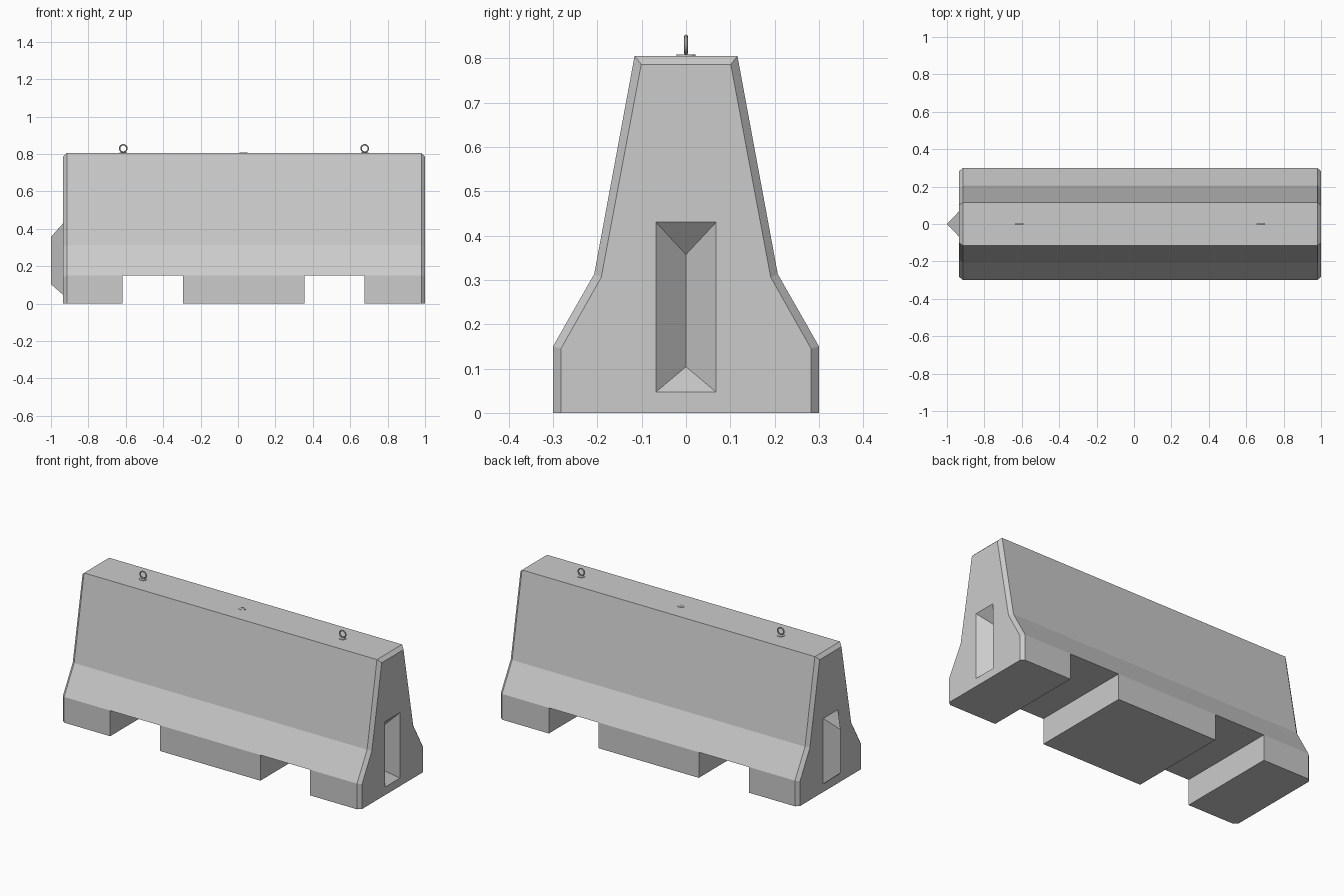
import bpy, bmesh
from math import pi

if "Cube" in bpy.data.objects:
    bpy.data.objects.remove(bpy.data.objects["Cube"])

X0, X1, TOP = -0.935, 1.0, 0.805
MID = (X0 + X1) / 2


def make(name, verts, faces):
    bm = bmesh.new()
    vs = [bm.verts.new(v) for v in verts]
    for f in faces:
        bm.faces.new([vs[i] for i in f])
    bmesh.ops.recalc_face_normals(bm, faces=bm.faces)
    me = bpy.data.meshes.new(name)
    bm.to_mesh(me)
    bm.free()
    ob = bpy.data.objects.new(name, me)
    bpy.context.collection.objects.link(ob)
    return ob


def loft(name, sections):
    """Join equal-length rings of points and cap both ends."""
    n = len(sections[0])
    faces = [tuple(range(n)), tuple(range((len(sections) - 1) * n, len(sections) * n))]
    for s in range(len(sections) - 1):
        for i in range(n):
            j = (i + 1) % n
            faces.append((s * n + i, s * n + j, (s + 1) * n + j, (s + 1) * n + i))
    return make(name, [p for s in sections for p in s], faces)


def ring(x, half):
    return [(x, y, z) for y, z in half] + [(x, -y, z) for y, z in reversed(half)]


def wedge(name, x, back):
    """Roof-shaped key pointing to -x, with a block of depth `back` behind it."""
    y, lo, hi = 0.068, 0.047, 0.43
    v = [(px, sy, z) for px in (x + back, x)
         for sy, z in ((-y, lo), (y, lo), (y, hi), (-y, hi))]
    v += [(x - 0.065, 0, 0.104), (x - 0.065, 0, 0.357)]
    f = [(0, 1, 2, 3)] + [(i, (i + 1) % 4, 4 + (i + 1) % 4, 4 + i) for i in range(4)]
    f += [(4, 5, 8), (6, 7, 9), (5, 6, 9, 8), (7, 4, 8, 9)]
    return make(name, v, f)


def cut(ob, cutter):
    m = ob.modifiers.new("cut", 'BOOLEAN')
    m.operation, m.solver, m.object = 'DIFFERENCE', 'EXACT', cutter
    bpy.context.view_layer.objects.active = ob
    bpy.ops.object.modifier_apply(modifier=m.name)
    bpy.data.objects.remove(cutter)


# Barrier body with chamfered ends
outer = [(0.3, 0), (0.3, 0.15), (0.207, 0.313), (0.116, TOP)]
inner = [(0.282, 0), (0.282, 0.145), (0.191, 0.306), (0.101, 0.786)]
body = loft("barrier_body", [ring(X0, inner), ring(X0 + 0.02, outer),
                             ring(X1 - 0.02, outer), ring(X1, inner)])

# Forklift slots through the base
for a, b in ((-0.617, -0.293), (0.355, 0.677)):
    sec = [[(x, -0.4, -0.1), (x, 0.4, -0.1), (x, 0.4, 0.1498), (x, -0.4, 0.1498)] for x in (a, b)]
    cut(body, loft("slot_cutter", sec))

# Interlocking groove (right end) and tongue (left end)
cut(body, wedge("groove_cutter", X1, 0.05))
wedge("end_tongue", X0, 0.015)

# Lifting eyes on small base discs
for side, x in (("left", MID - 0.646), ("right", MID + 0.645)):
    bpy.ops.mesh.primitive_torus_add(location=(x, 0, 0.83), rotation=(pi / 2, 0, 0),
                                     major_radius=0.0195, minor_radius=0.004,
                                     major_segments=24, minor_segments=8)
    bpy.context.object.name = "lifting_eye_" + side
    bpy.ops.object.shade_smooth_by_angle()
    bpy.ops.mesh.primitive_cylinder_add(vertices=24, radius=0.021, depth=0.004,
                                        location=(x, 0, TOP + 0.001))
    bpy.context.object.name = "eye_base_" + side
    bpy.ops.object.shade_smooth_by_angle()

# Central socket washer
bpy.ops.mesh.primitive_cylinder_add(vertices=24, radius=0.021, depth=0.004,
                                    location=(MID - 0.003, 0, TOP))
washer = bpy.context.object
washer.name = "socket_washer"
bpy.ops.mesh.primitive_cylinder_add(vertices=24, radius=0.009, depth=0.05,
                                    location=(MID - 0.003, 0, TOP))
cut(washer, bpy.context.object)
